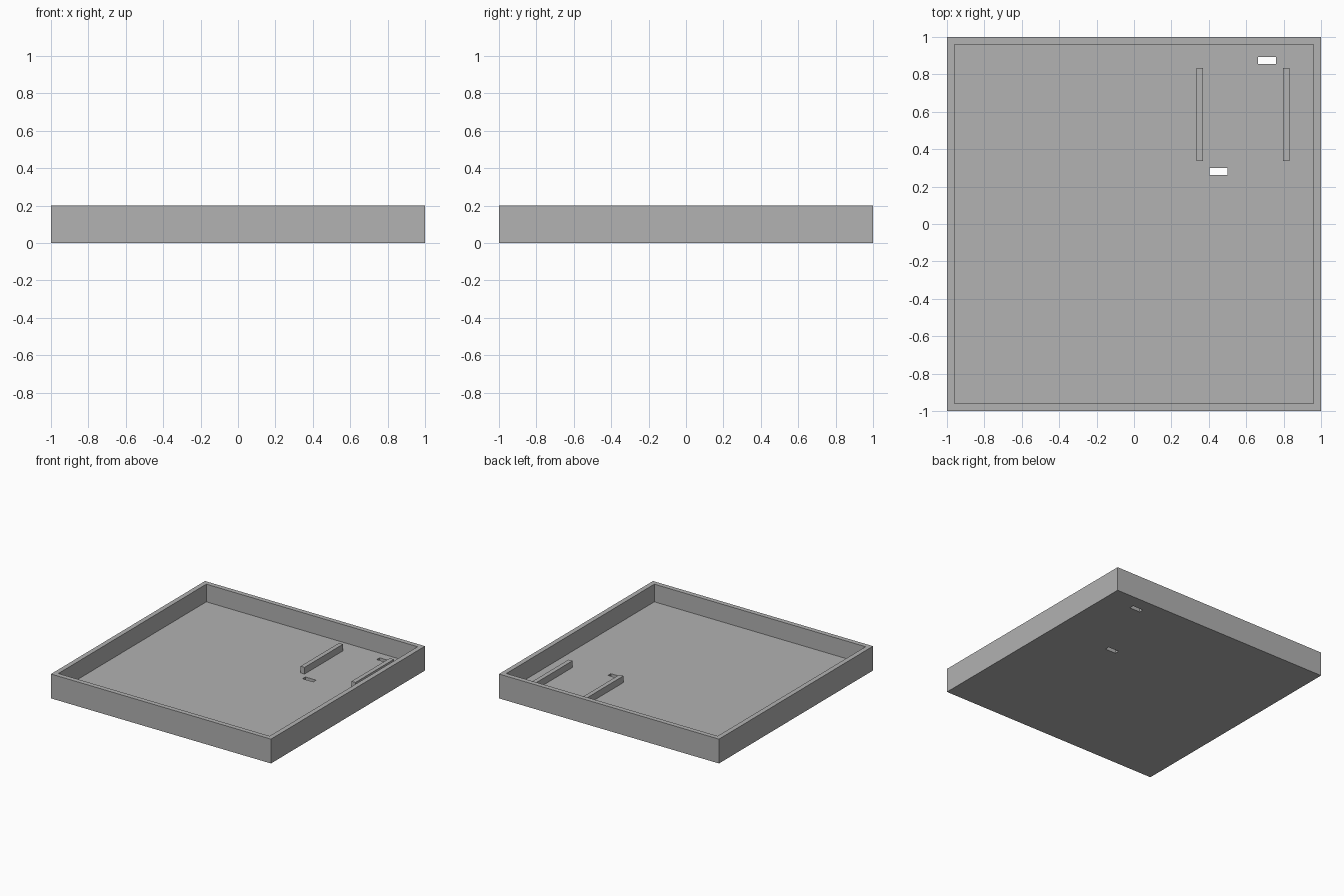
import bpy
import bmesh
from mathutils import Vector

default = bpy.data.objects.get("Cube")
if default:
    bpy.data.objects.remove(default, do_unlink=True)

HEIGHT, WALL, FLOOR = 0.2, 0.056, 0.055

grey = bpy.data.materials.new("plain grey")
grey.use_nodes = True
colour = (0.445, 0.445, 0.445, 1)
grey.diffuse_color = colour
grey.node_tree.nodes["Principled BSDF"].inputs["Base Color"].default_value = colour


def box(name, low, high):
    """Flat-shaded box between two opposite corners."""
    low, high = Vector(low), Vector(high)
    bm = bmesh.new()
    bmesh.ops.create_cube(bm, size=1)
    for v in bm.verts:
        v.co = (low + high) / 2 + v.co * (high - low)
    mesh = bpy.data.meshes.new(name)
    bm.to_mesh(mesh)
    bm.free()
    mesh.materials.append(grey)
    obj = bpy.data.objects.new(name, mesh)
    bpy.context.collection.objects.link(obj)
    return obj


# Tray: inset the top face and push it down to the floor
tray = box("tray", (-1, -1, 0), (1, 1, HEIGHT))
bm = bmesh.new()
bm.from_mesh(tray.data)
bm.normal_update()
top = max(bm.faces, key=lambda f: f.calc_center_median().z)
bmesh.ops.inset_region(bm, faces=[top], thickness=WALL)
well = bmesh.ops.extrude_discrete_faces(bm, faces=[top])["faces"][0]
bmesh.ops.translate(bm, verts=well.verts, vec=(0, 0, FLOOR - HEIGHT))
bmesh.ops.recalc_face_normals(bm, faces=bm.faces)
bm.to_mesh(tray.data)
bm.free()

# Two slots cut right through the floor
for x, y in ((0.403, 0.262), (0.662, 0.856)):
    cutter = box("slot_cutter", (x, y, -0.1), (x + 0.097, y + 0.037, 0.1))
    cutter.hide_render = True
    cut = tray.modifiers.new("slot", "BOOLEAN")
    cut.operation = "DIFFERENCE"
    cut.solver = "EXACT"
    cut.object = cutter
    bpy.context.view_layer.objects.active = tray
    bpy.ops.object.modifier_apply(modifier=cut.name)
    bpy.data.objects.remove(cutter, do_unlink=True)

# Pair of raised rails standing on the floor
for name, x in (("inner_rail", 0.333), ("outer_rail", 0.796)):
    box(name, (x, 0.337, FLOOR - 0.005), (x + 0.036, 0.835, FLOOR + 0.055))
